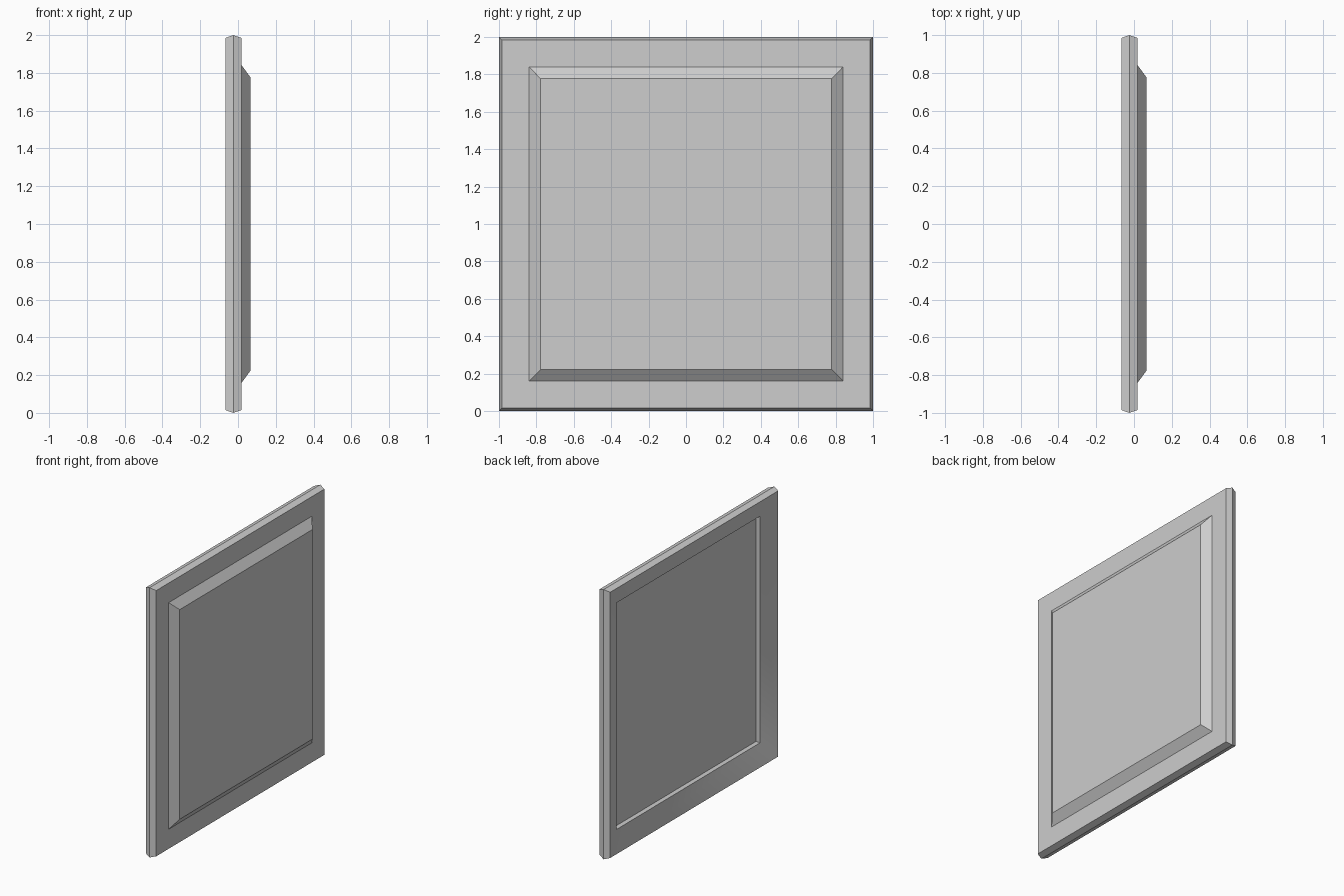
import bpy
import bmesh

cube = bpy.data.objects.get("Cube")
if cube:
    bpy.data.objects.remove(cube, do_unlink=True)

# Plain grey material
grey = bpy.data.materials.new("plain_grey")
grey.use_nodes = True
grey.diffuse_color = (0.61, 0.61, 0.61, 1)
grey.node_tree.nodes["Principled BSDF"].inputs["Base Color"].default_value = grey.diffuse_color


def square_ring(bm, x, half):
    """Square of corners standing in the plane at x."""
    corners = ((-1, -1), (1, -1), (1, 1), (-1, 1))
    return [bm.verts.new((x, y * half, 1 + z * half)) for y, z in corners]


def panel(name, profile):
    """Sweep an (x, half width) profile around the square and cap both ends."""
    bm = bmesh.new()
    rings = [square_ring(bm, x, half) for x, half in profile]
    for a, b in zip(rings, rings[1:]):
        for i in range(4):
            j = (i + 1) % 4
            bm.faces.new((a[i], a[j], b[j], b[i]))
    bm.faces.new(rings[0][::-1])
    bm.faces.new(rings[-1])
    bmesh.ops.recalc_face_normals(bm, faces=bm.faces)
    mesh = bpy.data.meshes.new(name)
    bm.to_mesh(mesh)
    bm.free()
    mesh.materials.append(grey)
    obj = bpy.data.objects.new(name, mesh)
    bpy.context.collection.objects.link(obj)
    return obj


# Dished, recessed back, pointed rim and raised bevelled face in one profile
wall_panel = panel("wall_panel", [
    (0.015, 0.84),    # recess floor
    (-0.02, 0.84),    # recess opening
    (-0.067, 0.985),  # back of rim
    (-0.025, 1.0),    # rim ridge
    (0.019, 0.985),   # front of rim
    (0.019, 0.84),    # foot of raised face
    (0.066, 0.777),   # raised face
])

# Soft shading across the dished back, sharp edges elsewhere
bpy.ops.object.select_all(action="DESELECT")
wall_panel.select_set(True)
bpy.context.view_layer.objects.active = wall_panel
bpy.ops.object.shade_smooth_by_angle(angle=0.52)
